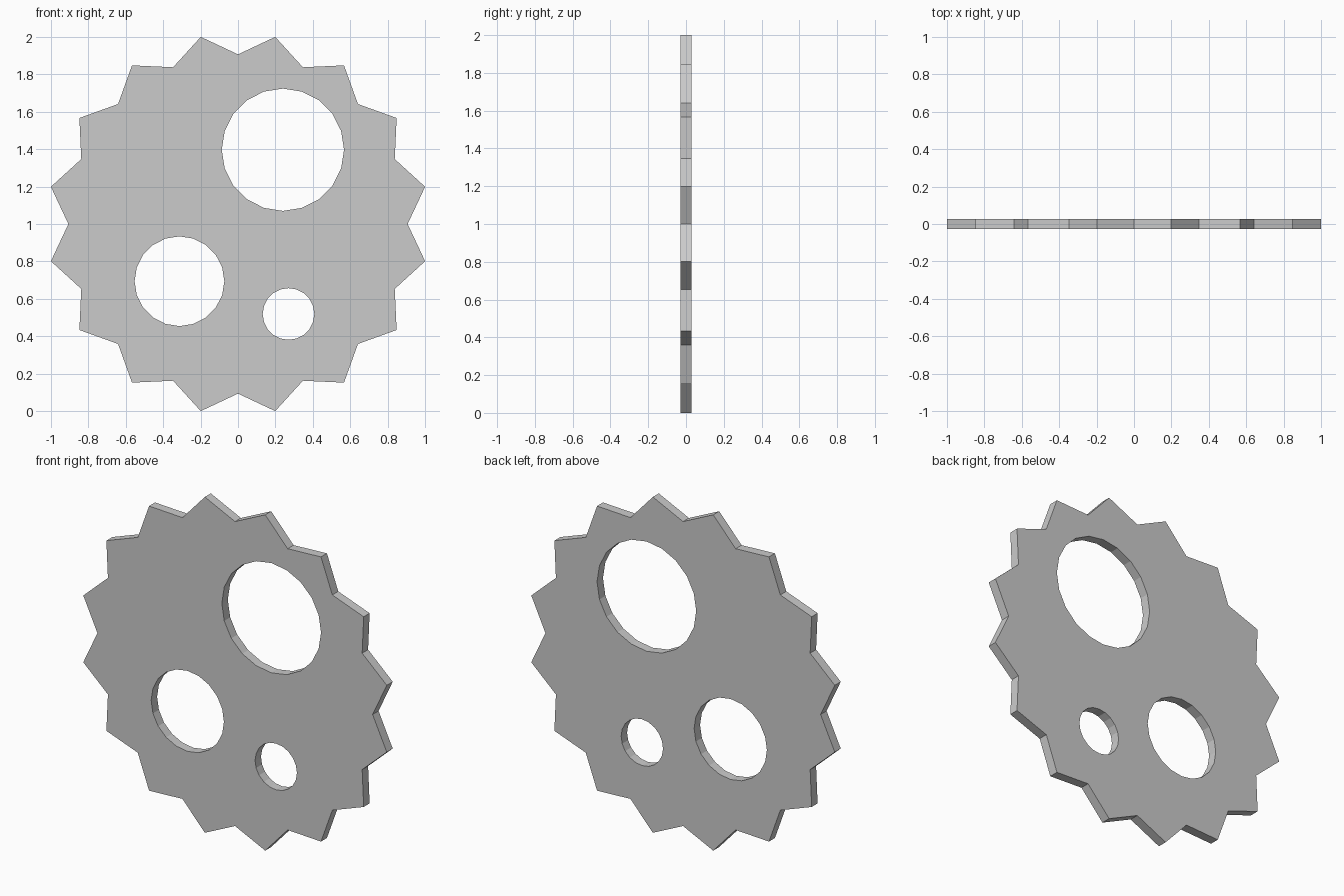
import bpy
from math import sin, cos, pi

if "Cube" in bpy.data.objects:
    bpy.data.objects.remove(bpy.data.objects["Cube"])

TEETH, TIP, VALLEY, HALF_THICK = 16, 1.02, 0.907, 0.028
HOLES = [(0.24, 1.397, 0.327), (-0.313, 0.694, 0.24), (0.27, 0.519, 0.138)]

curve = bpy.data.curves.new("gear_plate", 'CURVE')
curve.dimensions = '2D'
curve.fill_mode = 'BOTH'
curve.extrude = HALF_THICK


def add_loop(cx, cz, radii, count):
    """Closed polygon whose corner radii cycle through the given list."""
    spline = curve.splines.new('POLY')
    spline.points.add(count - 1)
    for i, p in enumerate(spline.points):
        a, r = 2 * pi * i / count, radii[i % len(radii)]
        p.co = (cx + r * cos(a), cz + r * sin(a), 0, 1)
    spline.use_cyclic_u = True


# Toothed outline, then the three round holes
add_loop(0, 1, [VALLEY, TIP], TEETH * 2)
for x, z, r in HOLES:
    add_loop(x, z, [r], 20)

# Stand the plate upright and make it a mesh
plate = bpy.data.objects.new("gear_plate", curve)
bpy.context.collection.objects.link(plate)
plate.rotation_euler.x = pi / 2
bpy.context.view_layer.objects.active = plate
plate.select_set(True)
bpy.ops.object.convert(target='MESH')
plate = bpy.context.object
bpy.ops.object.transform_apply(location=False, rotation=True, scale=False)
bpy.ops.object.mode_set(mode='EDIT')
bpy.ops.mesh.select_all(action='SELECT')
bpy.ops.mesh.remove_doubles(threshold=0.0005)
bpy.ops.mesh.normals_make_consistent(inside=False)
bpy.ops.object.mode_set(mode='OBJECT')
bpy.ops.object.shade_flat()
